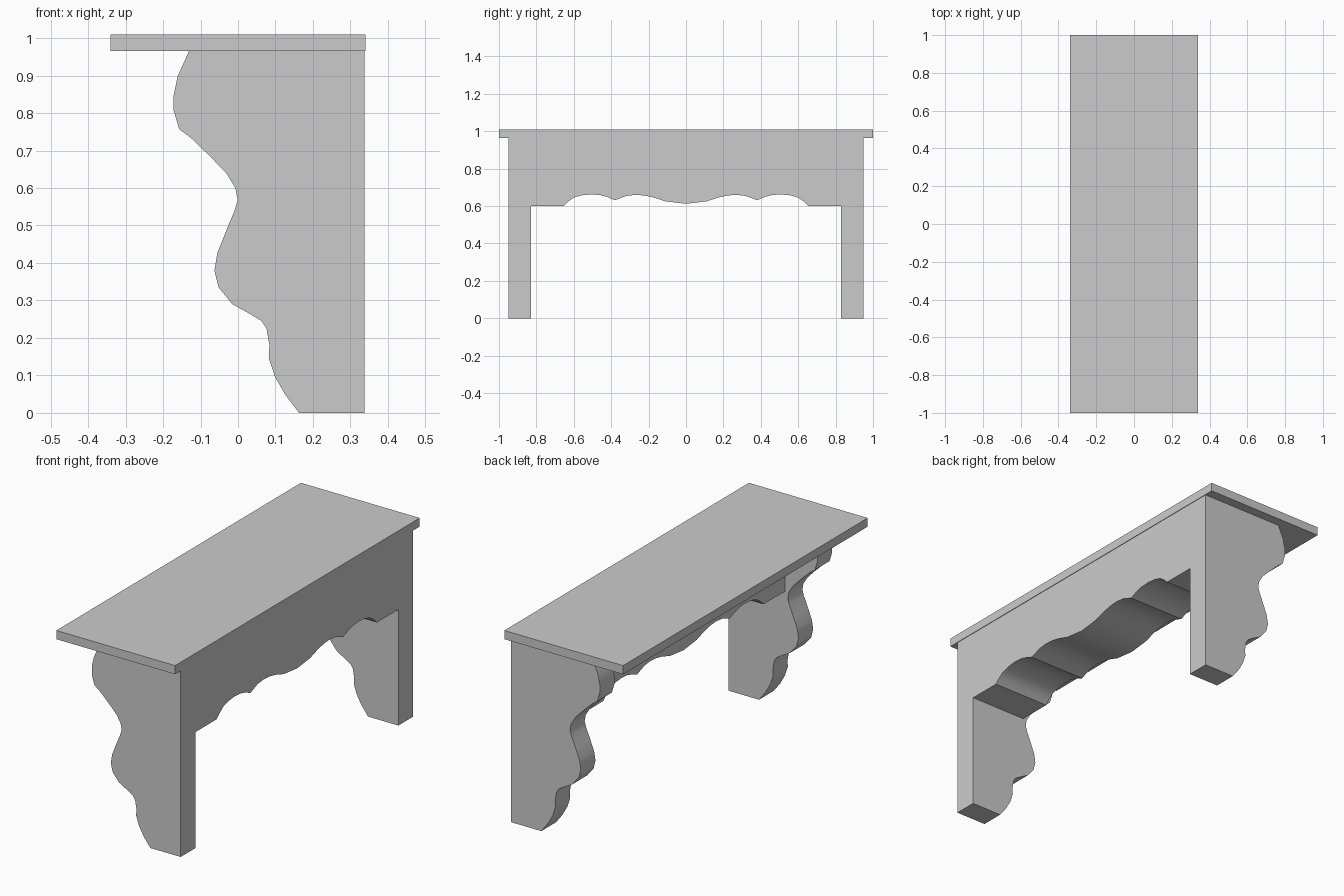
import bpy, bmesh, math
from mathutils import Vector

if "Cube" in bpy.data.objects:
    bpy.data.objects.remove(bpy.data.objects["Cube"])


def extrude_profile(name, points, offset):
    """Fill a closed profile and extrude it by the offset vector."""
    bm = bmesh.new()
    face = bm.faces.new([bm.verts.new(p) for p in points])
    ext = bmesh.ops.extrude_face_region(bm, geom=[face], use_keep_orig=True)
    moved = [g for g in ext["geom"] if isinstance(g, bmesh.types.BMVert)]
    bmesh.ops.translate(bm, verts=moved, vec=Vector(offset))
    bmesh.ops.recalc_face_normals(bm, faces=bm.faces)
    mesh = bpy.data.meshes.new(name)
    bm.to_mesh(mesh)
    bm.free()
    obj = bpy.data.objects.new(name, mesh)
    bpy.context.collection.objects.link(obj)
    bpy.ops.object.select_all(action='DESELECT')
    obj.select_set(True)
    bpy.context.view_layer.objects.active = obj
    bpy.ops.object.shade_smooth_by_angle(angle=math.radians(30))
    return obj


BACK = 0.337
UNDER = 0.965

# Flat top board
extrude_profile("top_board",
                [(-0.34, -1, UNDER), (0.34, -1, UNDER), (0.34, 1, UNDER), (-0.34, 1, UNDER)],
                (0, 0, 0.045))

# Scrolled side legs, profile in x and z
scroll = [(-0.131, UNDER), (-0.161, 0.898), (-0.172, 0.846), (-0.172, 0.808),
          (-0.157, 0.757), (-0.125, 0.733), (-0.075, 0.685), (-0.03, 0.638),
          (-0.007, 0.60), (-0.001, 0.568), (-0.009, 0.54), (-0.032, 0.485),
          (-0.055, 0.427), (-0.063, 0.38), (-0.052, 0.335), (-0.015, 0.29),
          (0.03, 0.265), (0.063, 0.245), (0.076, 0.225), (0.084, 0.18),
          (0.082, 0.147), (0.098, 0.098), (0.125, 0.05), (0.163, 0)]
leg_outline = scroll + [(BACK, 0), (BACK, UNDER)]
for side, y in (("left", -0.95), ("right", 0.83)):
    extrude_profile(side + "_leg", [(x, y, z) for x, z in leg_outline], (0, 0.12, 0))

# Thick apron with mirrored scalloped underside, let into the legs
scallop = [(0.11, 0.625), (0.17, 0.645), (0.22, 0.656), (0.27, 0.66),
           (0.32, 0.654), (0.38, 0.631), (0.42, 0.648), (0.46, 0.659),
           (0.51, 0.662), (0.56, 0.657), (0.60, 0.645), (0.63, 0.624),
           (0.655, 0.60), (0.86, 0.60), (0.86, UNDER)]
apron_outline = [(-y, z) for y, z in reversed(scallop)] + [(0, 0.612)] + scallop
extrude_profile("scalloped_apron", [(0.015, y, z) for y, z in apron_outline],
                (BACK - 0.015, 0, 0))
